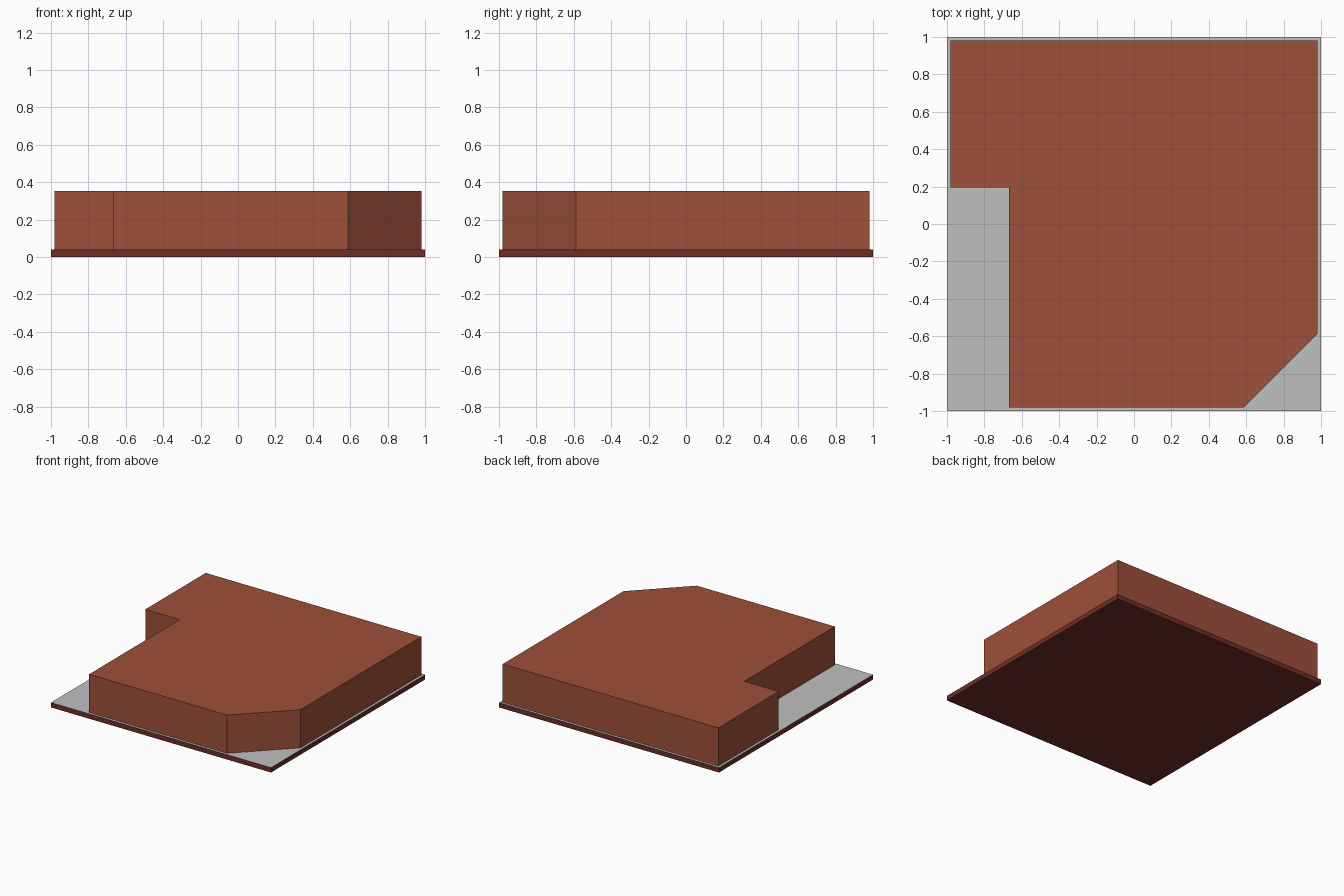
import bpy, bmesh

if "Cube" in bpy.data.objects:
    bpy.data.objects.remove(bpy.data.objects["Cube"])


def material(name, rgb):
    m = bpy.data.materials.new(name)
    m.diffuse_color = (*rgb, 1.0)
    m.use_nodes = True
    m.node_tree.nodes["Principled BSDF"].inputs["Base Color"].default_value = m.diffuse_color
    return m


def prism(name, outline, z0, z1, mats):
    """Extrude a counter-clockwise outline; a second material goes on the top."""
    bm = bmesh.new()
    base = bm.faces.new([bm.verts.new((x, y, z0)) for x, y in outline])
    new = bmesh.ops.extrude_face_region(bm, geom=[base], use_keep_orig=True)["geom"]
    top = [v for v in new if isinstance(v, bmesh.types.BMVert)]
    bmesh.ops.translate(bm, verts=top, vec=(0, 0, z1 - z0))
    bmesh.ops.recalc_face_normals(bm, faces=bm.faces)
    for f in bm.faces:
        if len(mats) > 1 and f.normal.z > 0.9:
            f.material_index = 1
    mesh = bpy.data.meshes.new(name)
    bm.to_mesh(mesh)
    bm.free()
    for m in mats:
        mesh.materials.append(m)
    ob = bpy.data.objects.new(name, mesh)
    bpy.context.collection.objects.link(ob)
    return ob


brick = material("brick_red", (0.342, 0.080, 0.041))
dark = material("dark_brick", (0.150, 0.026, 0.021))
grey = material("paving_grey", (0.527, 0.527, 0.527))

# Square slab with grey paving on its top face
prism("base_slab", [(-1, -1), (1, -1), (1, 1), (-1, 1)], 0, 0.04, [dark, grey])

# Block with a notched left side and a chamfered front right corner
e = 0.98
prism("building_block",
      [(-0.667, -e), (0.588, -e), (e, -0.588), (e, e),
       (-e, e), (-e, 0.196), (-0.667, 0.196)],
      0.04, 0.354, [brick])
